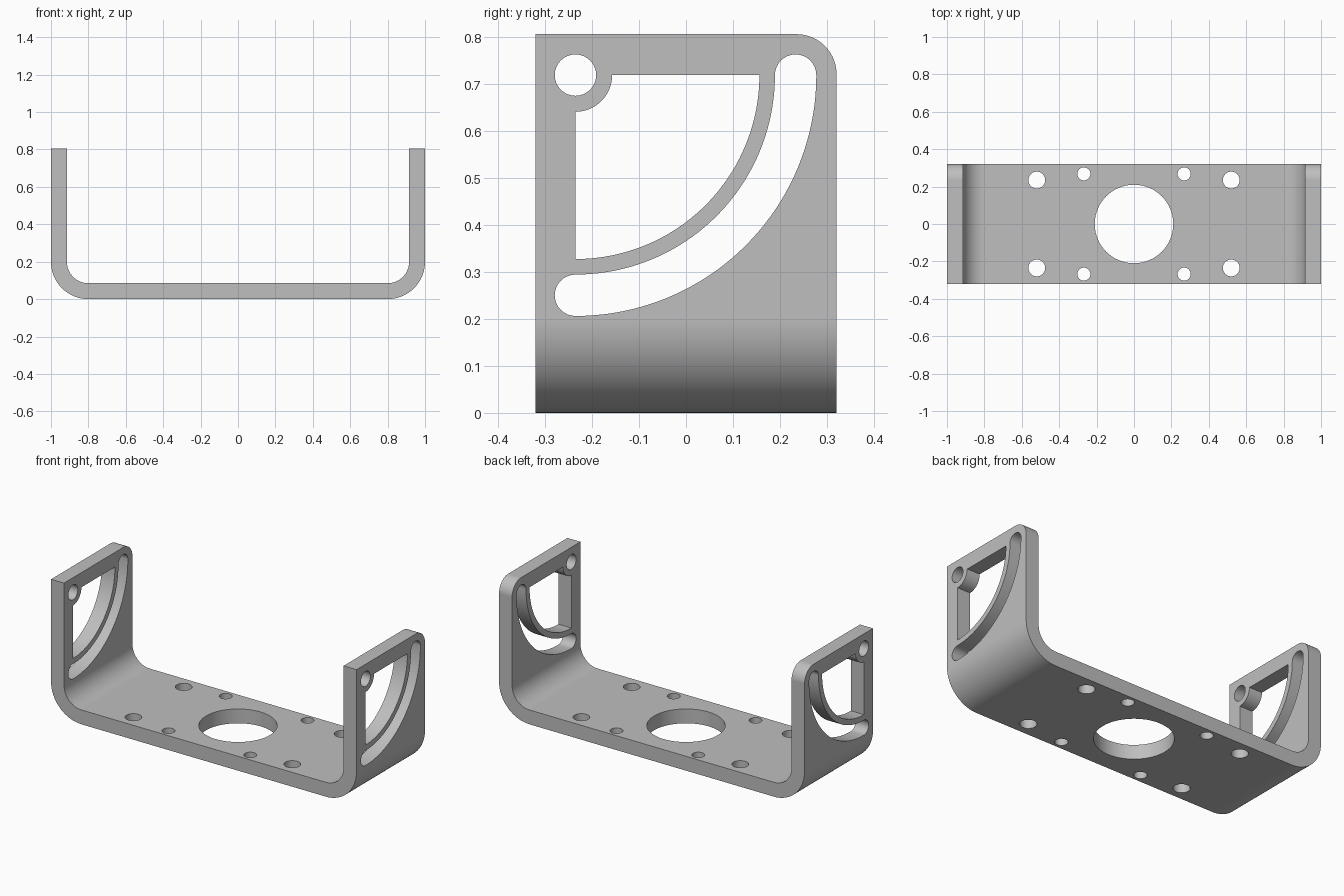
import bpy, bmesh, math
from mathutils import Vector

if "Cube" in bpy.data.objects:
    bpy.data.objects.remove(bpy.data.objects["Cube"])

T, H, D = 0.085, 0.805, 0.32      # sheet thickness, height, half depth
R_OUT = 0.2                       # outer bend radius
PIVOT = (-0.235, 0.718)           # pivot hole centre (y, z)

grey = bpy.data.materials.new("grey metal")
grey.diffuse_color = (0.52, 0.52, 0.52, 1)
grey.use_nodes = True
grey.node_tree.nodes["Principled BSDF"].inputs["Base Color"].default_value = grey.diffuse_color


def arc(c, r, a0, a1, n):
    """Points on an arc, angles in degrees."""
    return [(c[0] + r * math.cos(math.radians(a0 + (a1 - a0) * i / n)),
             c[1] + r * math.sin(math.radians(a0 + (a1 - a0) * i / n)))
            for i in range(n + 1)]


def prism(name, pts, place, sweep):
    """Extrude a 2D outline placed in space along a vector."""
    bm = bmesh.new()
    face = bm.faces.new([bm.verts.new(place(u, v)) for u, v in pts])
    ext = bmesh.ops.extrude_face_region(bm, geom=[face])
    bmesh.ops.translate(bm, vec=Vector(sweep),
                        verts=[g for g in ext["geom"] if isinstance(g, bmesh.types.BMVert)])
    bmesh.ops.recalc_face_normals(bm, faces=bm.faces)
    me = bpy.data.meshes.new(name)
    bm.to_mesh(me)
    bm.free()
    ob = bpy.data.objects.new(name, me)
    bpy.context.collection.objects.link(ob)
    return ob


# U-shaped bent sheet
R_IN, bend = R_OUT - T, 1 - R_OUT
outline = ([(-1, H)] + arc((-bend, R_OUT), R_OUT, 180, 270, 20)
           + arc((bend, R_OUT), R_OUT, 270, 360, 20) + [(1, H), (1 - T, H)]
           + arc((bend, R_OUT), R_IN, 360, 270, 20)
           + arc((-bend, R_OUT), R_IN, 270, 180, 20) + [(-1 + T, H)])
bracket = prism("bracket", outline, lambda u, v: (u, -D, v), (0, 2 * D, 0))
bracket.data.materials.append(grey)

# Rounded rear top corner of both arms
bm = bmesh.new()
bm.from_mesh(bracket.data)
corners = [e for e in bm.edges
           if all(v.co.z > H - 1e-4 and v.co.y > D - 1e-4 for v in e.verts)]
bmesh.ops.bevel(bm, geom=corners, offset=0.085, segments=14, profile=0.5, affect='EDGES')
bm.to_mesh(bracket.data)
bm.free()

cutters = []


def cut_arms(name, pts):
    cutters.append(prism(name, pts, lambda u, v: (-1.2, u, v), (2.4, 0, 0)))


def cut_base(name, x, y, r, n):
    cutters.append(prism(name, arc((x, y), r, 0, 360, n)[:-1],
                         lambda u, v: (u, v, -0.1), (0, 0, 0.3)))


# Arm openings: pivot hole, curved slot, quarter window
W, R_SLOT = 0.044, 0.468
cut_arms("pivot_hole", arc(PIVOT, W, 0, 360, 32)[:-1])
cut_arms("curved_slot",
         arc(PIVOT, R_SLOT + W, -90, 0, 40)
         + arc((PIVOT[0] + R_SLOT, PIVOT[1]), W, 0, 180, 16)[1:-1]
         + arc(PIVOT, R_SLOT - W, 0, -90, 40)
         + arc((PIVOT[0], PIVOT[1] - R_SLOT), W, 90, 270, 16)[1:-1])
cut_arms("quarter_window", arc(PIVOT, 0.391, -90, 0, 40) + arc(PIVOT, 0.078, 0, -90, 16))

# Base holes
cut_base("centre_hole", 0, 0, 0.21, 64)
for sx in (-1, 1):
    for sy in (-1, 1):
        cut_base("outer_hole", sx * 0.52, sy * 0.235, 0.045, 32)
        cut_base("inner_hole", sx * 0.268, sy * 0.268, 0.035, 32)

# Cut everything and discard the cutters
bpy.context.view_layer.objects.active = bracket
bracket.select_set(True)
for c in cutters:
    c.hide_render = True
    m = bracket.modifiers.new(c.name, 'BOOLEAN')
    m.operation, m.solver, m.object = 'DIFFERENCE', 'EXACT', c
    bpy.ops.object.modifier_apply(modifier=m.name)
for c in cutters:
    bpy.data.objects.remove(c)

# Smooth bends and bores, crisp edges
bpy.ops.object.shade_smooth_by_angle(angle=math.radians(30))
wn = bracket.modifiers.new("flat_face_normals", 'WEIGHTED_NORMAL')
wn.keep_sharp = True
